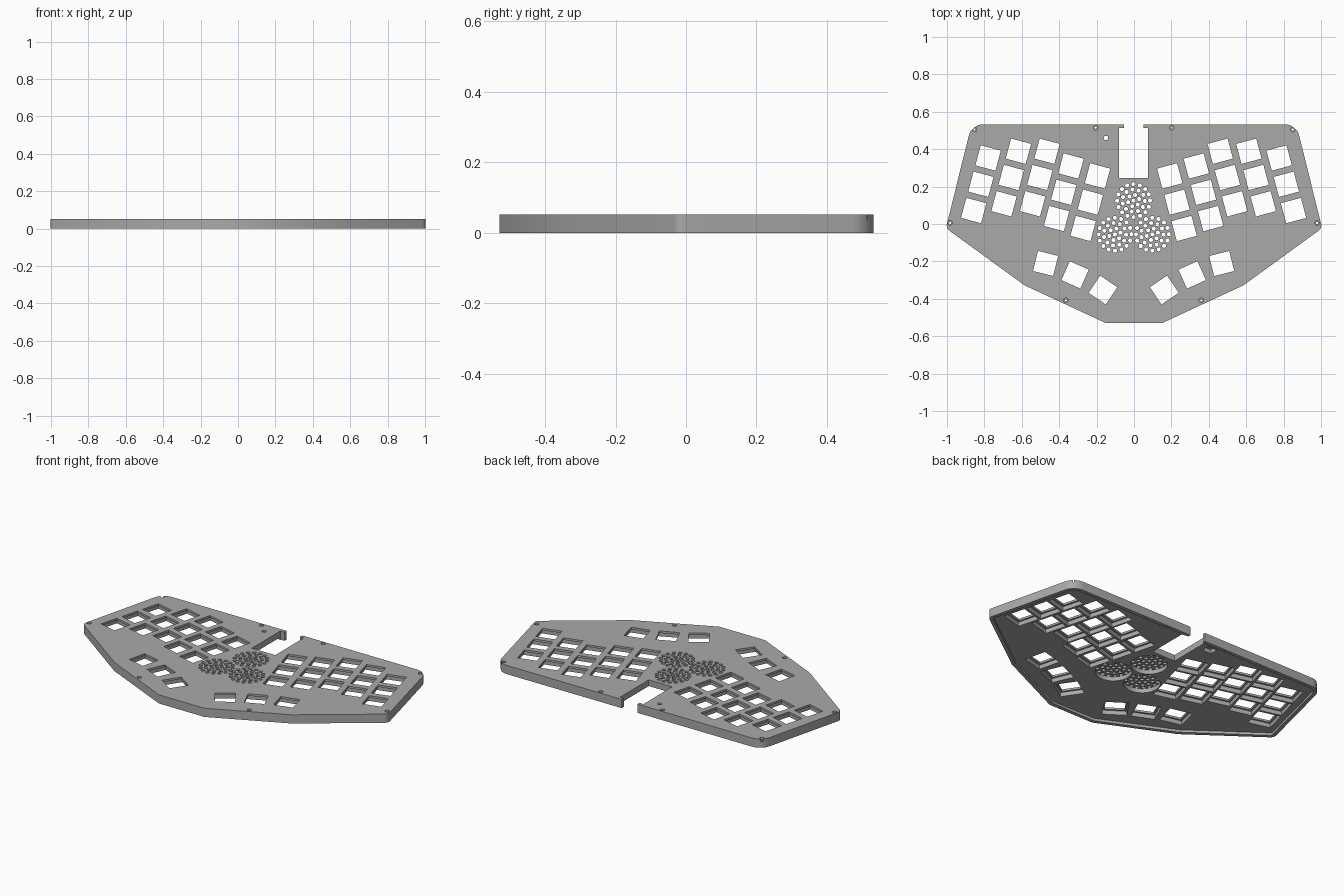
import bpy, bmesh, math
from mathutils import Vector, Matrix

H = 0.052        # overall height
RECESS = 0.015   # depth of the hollow under the deck
SKIN = 0.040     # underside of the thin top skin
AXIS = -0.002    # mirror axis of the key layout

cube = bpy.data.objects.get("Cube")
if cube:
    bpy.data.objects.remove(cube, do_unlink=True)

grey = bpy.data.materials.new("case_grey")
grey.use_nodes = True
colour = (0.40, 0.40, 0.40, 1)
grey.diffuse_color = colour
grey.node_tree.nodes["Principled BSDF"].inputs["Base Color"].default_value = colour


def prism(bm, points, z0, z1):
    """Extrude a counter-clockwise outline between two heights."""
    low = [bm.verts.new((x, y, z0)) for x, y in points]
    high = [bm.verts.new((x, y, z1)) for x, y in points]
    bm.faces.new(low[::-1])
    bm.faces.new(high)
    n = len(points)
    for i in range(n):
        j = (i + 1) % n
        bm.faces.new((low[i], low[j], high[j], high[i]))


def circle(x, y, r, n=14):
    return [(x + r * math.cos(math.tau * i / n), y + r * math.sin(math.tau * i / n))
            for i in range(n)]


def rect(x, y, w, h, degrees=0):
    turn = Matrix.Rotation(math.radians(degrees), 2)
    corners = ((-w, -h), (w, -h), (w, h), (-w, h))
    return [Vector((x, y)) + turn @ Vector((a / 2, b / 2)) for a, b in corners]


def outline(corners, inset=0.0):
    """Convex outline with filleted corners, optionally moved inwards."""
    pts = [Vector(c[:2]) for c in corners]
    n = len(pts)
    result = []
    for i in range(n):
        d1 = (pts[i] - pts[i - 1]).normalized()
        d2 = (pts[(i + 1) % n] - pts[i]).normalized()
        n1, n2 = Vector((-d1.y, d1.x)), Vector((-d2.y, d2.x))
        miter = (n1 + n2) / (1 + n1.dot(n2))
        p = pts[i] + miter * inset
        r = corners[i][2] - inset
        if r <= 0:
            result.append(p)
            continue
        centre = p + miter * r
        start = math.atan2(-n1.y, -n1.x)
        sweep = d1.angle(d2)
        for k in range(9):
            a = start + sweep * k / 8
            result.append(centre + Vector((math.cos(a), math.sin(a))) * r)
    return result


def make(name, prisms):
    bm = bmesh.new()
    for points, z0, z1 in prisms:
        prism(bm, points, z0, z1)
    mesh = bpy.data.meshes.new(name)
    bm.to_mesh(mesh)
    bm.free()
    mesh.materials.append(grey)
    obj = bpy.data.objects.new(name, mesh)
    bpy.context.scene.collection.objects.link(obj)
    return obj


def cut(target, name, prisms):
    cutter = make(name, prisms)
    cutter.hide_render = True
    mod = target.modifiers.new(name, "BOOLEAN")
    mod.operation, mod.solver, mod.object = "DIFFERENCE", "EXACT", cutter
    bpy.context.view_layer.objects.active = target
    bpy.ops.object.modifier_apply(modifier=name)
    bpy.data.objects.remove(cutter, do_unlink=True)


# Outer shape: right half corners (x, y, fillet radius), front to back
half = [(0.15, -0.53, 0), (0.585, -0.328, 0), (1.006, -0.022, 0.035), (0.868, 0.533, 0.08)]
corners = half + [(-x, y, r) for x, y, r in reversed(half)]

# Key layout of one side: centre of the top key in each column, then thumb keys
STEP = Vector((-0.0385, -0.1405))
columns = [(-0.778, 0.353), (-0.616, 0.389), (-0.463, 0.389), (-0.335, 0.310), (-0.193, 0.257)]
keys = [(*(Vector(c) + STEP * row), -15) for c in columns for row in range(3)]
keys += [(-0.471, -0.211, -14), (-0.313, -0.272, -24), (-0.164, -0.353, -34)]
keys += [(-x, y, -a) for x, y, a in keys]
keys = [(x + AXIS, y, a) for x, y, a in keys]

# Speaker grilles and screws
grilles = [(AXIS, 0.125), (AXIS - 0.1, -0.055), (AXIS + 0.1, -0.055)]
grille_holes = [(gx + r * math.cos(math.tau * i / n + r * 9),
                 gy + r * math.sin(math.tau * i / n + r * 9))
                for gx, gy in grilles
                for r, n in ((0, 1), (0.031, 6), (0.060, 11), (0.088, 16))
                for i in range(n)]
screws = [(s * x + AXIS, y) for s in (-1, 1)
          for x, y in ((0.851, 0.505), (0.203, 0.515), (0.981, 0.006), (0.362, -0.408))]

case = make("keyboard_case", [(outline(corners), 0, H)])

# Shallow hollow underneath, leaving a rim
cut(case, "underside_recess", [(outline(corners, 0.022), -0.1, RECESS)])

# Pockets under the keys, grilles and reset button
pockets = [(rect(x, y, 0.133, 0.133, a), -0.1, SKIN) for x, y, a in keys]
pockets += [(circle(x, y, 0.0995, 40), -0.1, SKIN) for x, y in grilles]
pockets.append((rect(-0.15, 0.455, 0.06, 0.05), -0.1, SKIN))
cut(case, "pockets", pockets)

# Through openings
openings = [(rect(x, y, 0.111, 0.111, a), -0.1, 0.1) for x, y, a in keys]
openings += [(circle(x, y, 0.011, 12), -0.1, 0.1) for x, y in grille_holes]
openings += [(circle(x, y, 0.006), -0.1, 0.1) for x, y in screws]
openings.append((circle(-0.15, 0.46, 0.012), -0.1, 0.1))
cut(case, "openings", openings)
cut(case, "screw_seats", [(circle(x, y, 0.0125), 0.036, 0.1) for x, y in screws])

# Back notch with two small tabs at its mouth
notch = [(-0.08, 0.245), (0.074, 0.245), (0.074, 0.514), (0.05, 0.514),
         (0.05, 0.6), (-0.053, 0.6), (-0.053, 0.514), (-0.08, 0.514)]
cut(case, "back_notch", [(notch, -0.1, 0.1)])

bpy.ops.object.select_all(action="DESELECT")
case.select_set(True)
bpy.context.view_layer.objects.active = case
bpy.ops.object.shade_smooth_by_angle(angle=math.radians(31))
